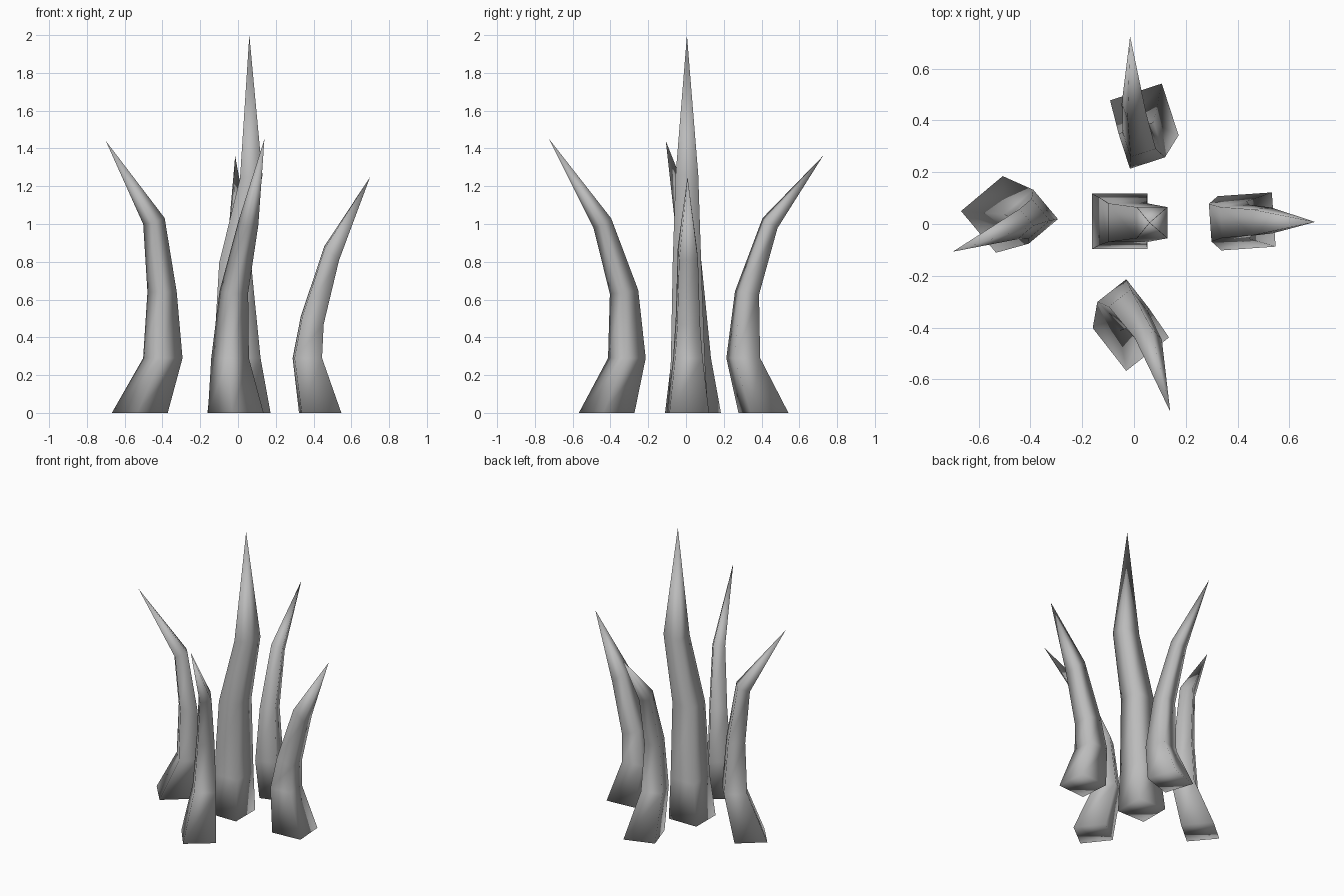
import bpy, bmesh, math
from mathutils import Matrix, Vector

cube = bpy.data.objects.get("Cube")
if cube:
    bpy.data.objects.remove(cube, do_unlink=True)

grey = bpy.data.materials.new("stone_grey")
grey.use_nodes = True
colour = (0.5, 0.5, 0.5, 1)
grey.diffuse_color = colour
grey.node_tree.nodes["Principled BSDF"].inputs["Base Color"].default_value = colour


def make_spike(name, turn, rings, tip):
    """Square tapering spike; each ring is x, y, z, half width, tilt towards the tip."""
    bm = bmesh.new()
    tip = Vector(tip)
    lean = tip - Vector(rings[-1][:3])
    axis = Vector((-lean.y, lean.x, 0)).normalized()
    loops = []
    for x, y, z, half, tilt in rings:
        rot = Matrix.Rotation(math.radians(tilt), 3, axis) @ Matrix.Rotation(math.radians(turn), 3, 'Z')
        corners = [(-1, -1), (1, -1), (1, 1), (-1, 1)]
        loops.append([bm.verts.new(Vector((x, y, z)) + rot @ Vector((a * half, b * half, 0)))
                      for a, b in corners])
    bm.faces.new(loops[0][::-1])
    for low, high in zip(loops, loops[1:]):
        for i in range(4):
            j = (i + 1) % 4
            bm.faces.new((low[i], low[j], high[j], high[i]))
    point = bm.verts.new(tip)
    for i in range(4):
        bm.faces.new((loops[-1][i], loops[-1][(i + 1) % 4], point))
    for f in bm.faces:
        f.smooth = True
    bmesh.ops.recalc_face_normals(bm, faces=bm.faces)
    mesh = bpy.data.meshes.new(name)
    bm.to_mesh(mesh)
    bm.free()
    mesh.materials.append(grey)
    bpy.context.collection.objects.link(bpy.data.objects.new(name, mesh))


# Tall middle spike
make_spike("centre_spike", 0, [
    (-0.055, 0.01, 0, 0.107, 0), (-0.04, 0.01, 0.28, 0.09, 0),
    (-0.025, 0.005, 0.8, 0.075, 5), (0.07, 0.005, 1.25, 0.06, 8)], (0.06, 0.005, 2))

# Four outer spikes curving away from the middle
make_spike("right_spike", 40, [
    (-0.52, 0.037, 0, 0.105, 0), (-0.398, 0.028, 0.29, 0.074, 0),
    (-0.402, 0.02, 0.64, 0.055, 0), (-0.445, 0.0, 1.015, 0.042, 18)], (-0.7, -0.107, 1.44))
make_spike("left_spike", 4, [
    (0.435, 0.01, 0, 0.105, 0), (0.367, 0.01, 0.29, 0.073, 0),
    (0.393, 0.01, 0.49, 0.06, 19), (0.496, 0.01, 0.845, 0.05, 43)], (0.7, 0.008, 1.25))
make_spike("back_spike", 18, [
    (0.04, 0.41, 0, 0.105, 0), (0.03, 0.303, 0.29, 0.071, 0),
    (0.02, 0.323, 0.635, 0.051, 8), (0.0, 0.445, 1.005, 0.038, 35)], (-0.015, 0.725, 1.36))
make_spike("front_spike", 38, [
    (-0.012, -0.42, 0, 0.105, 0), (-0.042, -0.313, 0.29, 0.071, 0),
    (-0.022, -0.328, 0.64, 0.054, 8), (0.055, -0.443, 1.005, 0.038, 30)], (0.14, -0.725, 1.45))
